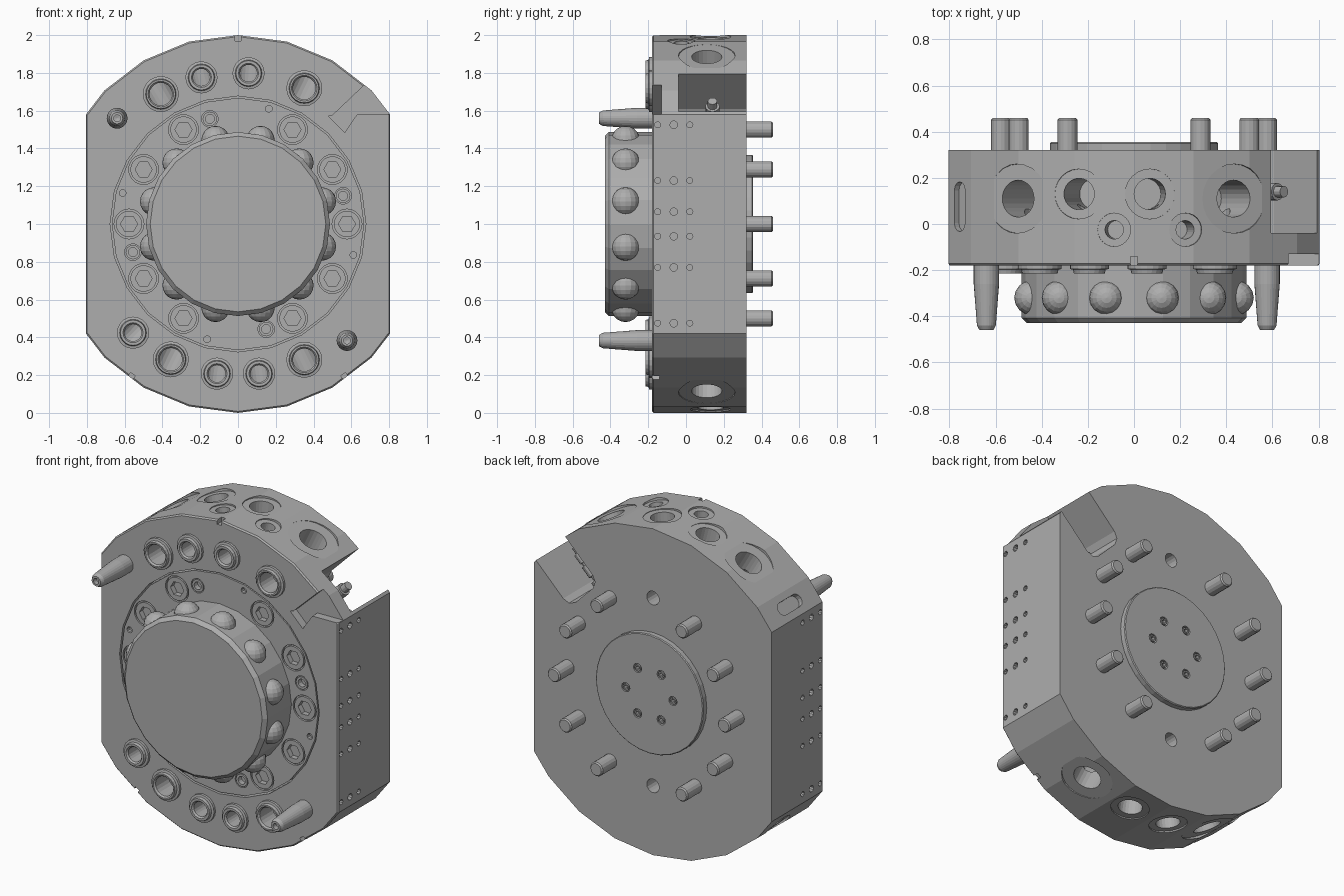
import bpy, bmesh, math
from mathutils import Vector, Matrix

if "Cube" in bpy.data.objects:
    bpy.data.objects.remove(bpy.data.objects["Cube"])

FRONT, BACK = -0.18, 0.32
grey = bpy.data.materials.new("machined_grey")
grey.diffuse_color = (0.42, 0.42, 0.42, 1)
grey.use_nodes = True
grey.node_tree.nodes["Principled BSDF"].inputs["Base Color"].default_value = grey.diffuse_color


def polar(r, deg, y=0.0):
    """Point on the front plane, measured from the hub axis."""
    a = math.radians(deg)
    return Vector((r * math.cos(a), y, 1 + r * math.sin(a)))


def frame(origin, direction):
    """Local z runs along direction."""
    q = Vector(direction).to_track_quat('Z', 'Y')
    return Matrix.Translation(origin) @ q.to_matrix().to_4x4()


def along_y(x=0.0, z=1.0):
    """Local z becomes world y."""
    return frame((x, 0, z), (0, 1, 0))


def lathe(bm, profile, mat, n=24, closed=False):
    """Spin (radius, height) pairs; closed joins the last pair to the first."""
    rings = []
    for r, h in profile:
        count = n if r > 0 else 1
        rings.append([bm.verts.new(mat @ Vector((r * math.cos(2 * math.pi * i / n),
                      r * math.sin(2 * math.pi * i / n), h))) for i in range(count)])
    pairs = list(zip(rings, rings[1:]))
    if closed:
        pairs.append((rings[-1], rings[0]))
    else:
        for ring in (rings[0], rings[-1]):
            if len(ring) > 1:
                bm.faces.new(ring)
    for a, b in pairs:
        for i in range(n):
            j = (i + 1) % n
            if len(a) == 1:
                bm.faces.new((a[0], b[i], b[j]))
            elif len(b) == 1:
                bm.faces.new((a[i], a[j], b[0]))
            else:
                bm.faces.new((a[i], a[j], b[j], b[i]))


def rod(bm, r, h0, h1, mat, n=16):
    lathe(bm, [(r, h0), (r, h1)], mat, n)


def prism(bm, pts, y0, y1, inset=0.0):
    """Extrude an x,z outline along y; inset chamfers the y0 edge."""
    layers = [(y0, 1 - inset), (y0 + inset, 1), (y1, 1)] if inset else [(y0, 1), (y1, 1)]
    rings = [[bm.verts.new((x * s, y, 1 + (z - 1) * s)) for x, z in pts] for y, s in layers]
    bm.faces.new(rings[0])
    bm.faces.new(rings[-1])
    for a, b in zip(rings, rings[1:]):
        for i in range(len(pts)):
            j = (i + 1) % len(pts)
            bm.faces.new((a[i], a[j], b[j], b[i]))


def turned(pts, deg):
    """Outline given as (radial, sideways), placed at an angle round the hub."""
    a = math.radians(deg)
    return [(u * math.cos(a) - v * math.sin(a), 1 + u * math.sin(a) + v * math.cos(a))
            for u, v in pts]


def finish(bm, name):
    bmesh.ops.recalc_face_normals(bm, faces=bm.faces)
    me = bpy.data.meshes.new(name)
    bm.to_mesh(me)
    bm.free()
    me.materials.append(grey)
    ob = bpy.data.objects.new(name, me)
    bpy.context.collection.objects.link(ob)
    return ob


def carve(ob, cutters):
    """Subtract the cutter meshes and keep the plain result."""
    helpers = [finish(c, "cutter") for c in cutters]
    for h in helpers:
        h.hide_render = True
        mod = ob.modifiers.new("cut", 'BOOLEAN')
        mod.operation, mod.solver, mod.object = 'DIFFERENCE', 'EXACT', h
    bpy.context.view_layer.update()
    dg = bpy.context.evaluated_depsgraph_get()
    me = bpy.data.meshes.new_from_object(ob.evaluated_get(dg))
    ob.modifiers.clear()
    ob.data = me
    for h in helpers:
        bpy.data.objects.remove(h)


# Fluid ports: angle round the hub, large or small
ports = [(120.7, 1), (104, 0), (86, 0), (64, 1),
         (226, 0), (243.6, 1), (262, 0), (278, 0), (296, 1)]
bolt_angles = [a for a in range(0, 360, 30) if a not in (90, 270)]

# Body: 24-sided disc with flat left and right sides
top = [(0.805, 1.58)] + [(math.cos(math.radians(a)), 1 + math.sin(math.radians(a)))
                         for a in range(45, 136, 15)] + [(-0.805, 1.58)]
bm = bmesh.new()
prism(bm, top + [(-x, 2 - z) for x, z in top], FRONT, BACK, 0.008)
body = finish(bm, "body")

# Port bores in the front, and stepped radial holes in the rim
bores, radial = bmesh.new(), bmesh.new()
for ang, big in ports:
    p = polar(0.8, ang)
    rod(bores, 0.067 if big else 0.052, -0.3, 0.1, along_y(p.x, p.z))
    d = polar(1, ang) - Vector((0, 0, 1))
    r, spot = (0.08, 0.15) if big else (0.068, 0.108)
    lathe(radial, [(r, 0.7), (r, 0.984), (spot, 0.984), (spot, 1.1)],
          frame((0, 0.11 if big else 0.13, 1), d))
for ang in (95, 77):
    d = polar(1, ang) - Vector((0, 0, 1))
    lathe(radial, [(0.04, 0.85), (0.04, 0.984), (0.072, 0.984), (0.072, 1.1)],
          frame((0, -0.025, 1), d))

# Remaining body cuts: hub recess, rear holes, side holes, notches
cuts = bmesh.new()
rod(cuts, 0.677, -0.3, -0.13, along_y(), 24)
for z in (0.425, 1.575):
    rod(cuts, 0.042, 0.2, 0.4, along_y(0, z))
for side in (-1, 1):
    for z in (1.525, 1.23, 1.065, 0.935, 0.77, 0.475):
        for y, r in ((-0.15, 0.016), (-0.065, 0.02), (0.02, 0.016)):
            rod(cuts, r, 0.77, 0.9, frame((0, y, z), (side, 0, 0)), 10)
for ang in (90, 235, 305):
    prism(cuts, turned([(0.97, -0.015), (1.1, -0.015), (1.1, 0.015), (0.97, 0.015)], ang),
          -0.3, -0.14)
# connector slot opening to the back, with rounded inner corners
prism(cuts, turned([(1.3, -0.14), (0.72, -0.14), (0.68, -0.125), (0.66, -0.085),
                    (0.66, 0.085), (0.68, 0.125), (0.72, 0.14), (1.3, 0.14)], 45), -0.04, 0.5)
# shallow cable channel on the front
prism(cuts, [(0.80, 1.86), (0.50, 1.575), (0.478, 1.572), (0.566, 1.484),
             (0.575, 1.50), (0.63, 1.58), (0.95, 1.585), (0.95, 1.86)], -0.3, -0.13)
# oblong pocket on the upper left facet
rim = Matrix.Translation((-0.757, 0.075, 1.645)) @ Matrix.Rotation(math.radians(-49.4), 4, 'Y')
outline = []
for c, start in ((0.07, 0), (-0.07, 180)):
    for k in range(7):
        a = math.radians(start + 30 * k)
        outline.append((0.038 * math.cos(a), c + 0.038 * math.sin(a)))
lo, hi = [[cuts.verts.new(rim @ Vector((x, y, h))) for x, y in outline] for h in (-0.03, 0.1)]
cuts.faces.new(lo)
cuts.faces.new(hi)
for i in range(len(lo)):
    j = (i + 1) % len(lo)
    cuts.faces.new((lo[i], lo[j], hi[j], hi[i]))
carve(body, [bores, radial, cuts])

# Front flange with sunk socket bolts, plugs and dowel holes
bm = bmesh.new()
rod(bm, 0.668, -0.178, -0.12, along_y(), 24)
flange = finish(bm, "front_flange")
cuts = bmesh.new()
for ang in bolt_angles:
    p = polar(0.577, ang)
    m = along_y(p.x, p.z)
    lathe(cuts, [(0.070, -0.3), (0.079, -0.3), (0.079, -0.163), (0.070, -0.163)], m, 20, True)
    rod(cuts, 0.045, -0.3, -0.145, m, 6)
for ang in (15, 105, 195, 285):
    p = polar(0.576, ang)
    m = along_y(p.x, p.z)
    lathe(cuts, [(0.038, -0.3), (0.044, -0.3), (0.044, -0.168), (0.038, -0.168)], m, 16, True)
    rod(cuts, 0.024, -0.3, -0.145, m, 12)
    p = polar(0.632, ang + 60)
    rod(cuts, 0.018, -0.3, -0.15, along_y(p.x, p.z), 10)
carve(flange, [cuts])

# Central hub with a chamfered face
bm = bmesh.new()
lathe(bm, [(0.487, -0.14), (0.487, -0.408), (0.465, -0.43)], along_y())
finish(bm, "hub")

# Locking balls round the hub
bm = bmesh.new()
for k in range(12):
    bmesh.ops.create_uvsphere(bm, u_segments=16, v_segments=10, radius=0.075,
                              matrix=Matrix.Translation(polar(0.46, 15 + 30 * k, -0.32)))
finish(bm, "locking_balls")

# Raised seal rings around the front ports
bm = bmesh.new()
for ang, big in ports:
    p = polar(0.8, ang)
    i, o = (0.06, 0.095) if big else (0.045, 0.085)
    lathe(bm, [(i, -0.08), (i, -0.205), (i + 0.008, -0.215), (o - 0.018, -0.215),
               (o - 0.014, -0.198), (o, -0.195), (o, -0.175), (i + 0.015, -0.175),
               (i + 0.015, -0.08)], along_y(p.x, p.z), 20, True)
finish(bm, "port_seals")

# Tapered guide pins
bm = bmesh.new()
for x, z in ((-0.64, 1.56), (0.577, 0.383)):
    lathe(bm, [(0.055, -0.15), (0.055, -0.26), (0.041, -0.44), (0.03, -0.46),
               (0.018, -0.46), (0.018, -0.43), (0, -0.425)], along_y(x, z))
finish(bm, "guide_pins")

# Rear bolt ends
bm = bmesh.new()
for ang in bolt_angles:
    p = polar(0.577, ang)
    lathe(bm, [(0.043, 0.28), (0.043, 0.452), (0.036, 0.46)], along_y(p.x, p.z), 16)
finish(bm, "rear_bolts")

# Rear cover with six sunk screws
bm = bmesh.new()
lathe(bm, [(0.365, 0.3), (0.365, 0.35), (0.36, 0.355)], along_y(), 32)
cover = finish(bm, "rear_cover")
cuts = bmesh.new()
for k in range(6):
    p = polar(0.16, 60 * k)
    m = along_y(p.x, p.z)
    lathe(cuts, [(0.02, 0.335), (0.028, 0.335), (0.028, 0.4), (0.02, 0.4)], m, 12, True)
    rod(cuts, 0.013, 0.325, 0.4, m, 6)
carve(cover, [cuts])

# Cable connector lying in the slot
bm = bmesh.new()
lathe(bm, [(0.05, 0.64), (0.05, 0.70), (0.03, 0.70), (0.03, 0.73), (0.042, 0.73), (0.042, 0.80),
           (0.03, 0.80), (0.03, 0.82), (0.038, 0.82), (0.038, 0.88), (0.025, 0.88),
           (0.025, 0.92)], frame((0, 0.14, 1), (1, 0, 1)), 12)
finish(bm, "connector")
